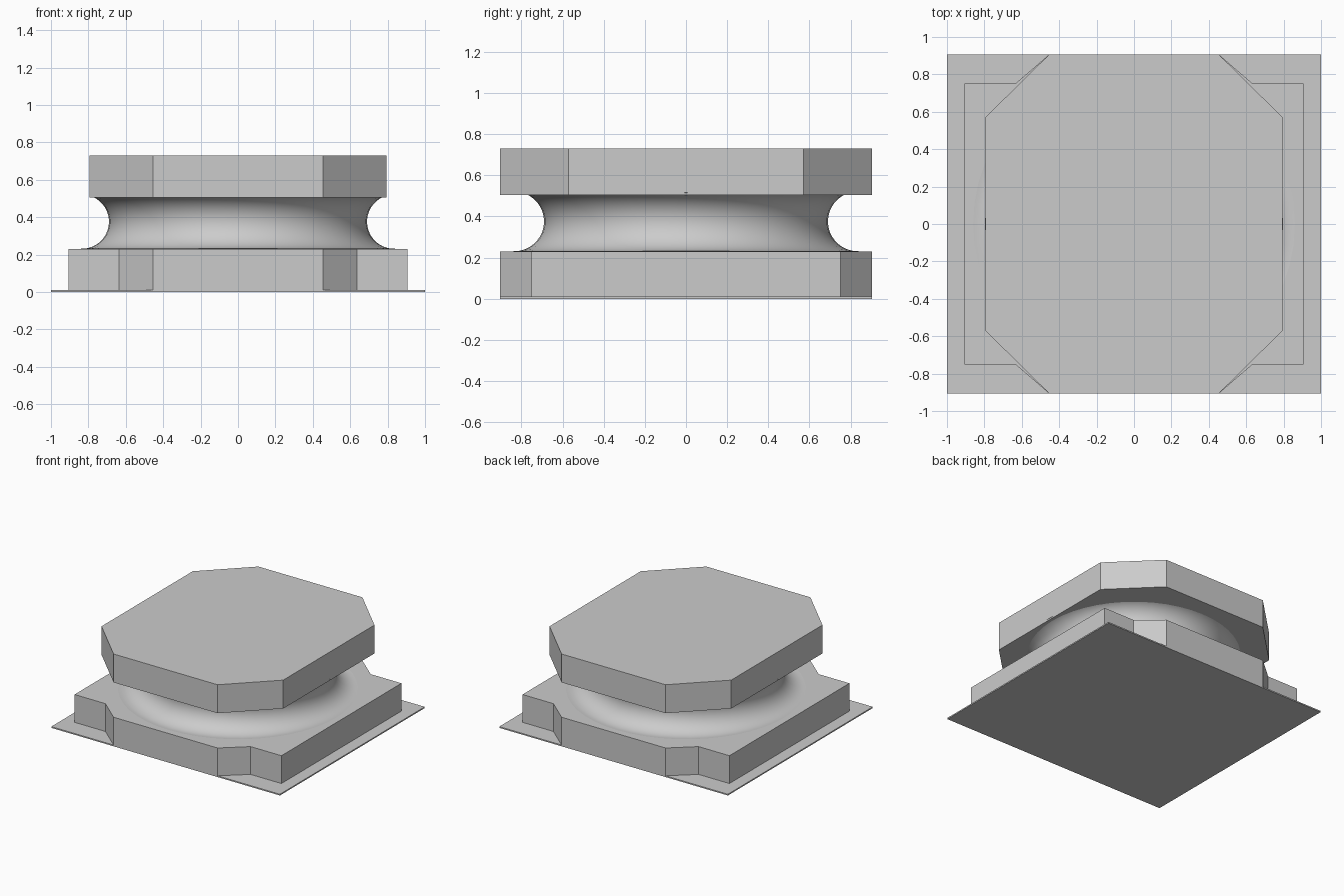
import bpy, bmesh, math

cube = bpy.data.objects.get("Cube")
if cube:
    bpy.data.objects.remove(cube, do_unlink=True)

stone = bpy.data.materials.new("grey stone")
stone.use_nodes = True
colour = (0.6, 0.6, 0.6, 1)
stone.diffuse_color = colour
stone.node_tree.nodes["Principled BSDF"].inputs["Base Color"].default_value = colour


def add_object(name, bm):
    bmesh.ops.recalc_face_normals(bm, faces=bm.faces)
    mesh = bpy.data.meshes.new(name)
    bm.to_mesh(mesh)
    bm.free()
    mesh.materials.append(stone)
    obj = bpy.data.objects.new(name, mesh)
    bpy.context.collection.objects.link(obj)
    return obj


def prism(name, quarter, z0, z1):
    """Extrude an outline whose +x +y quarter is mirrored to all four."""
    half = quarter + [(-x, y) for x, y in reversed(quarter)]
    outline = half + [(-x, -y) for x, y in half]
    bm = bmesh.new()
    face = bm.faces.new([bm.verts.new((x, y, z0)) for x, y in outline])
    top = bmesh.ops.extrude_face_region(bm, geom=[face], use_keep_orig=True)["geom"]
    bmesh.ops.translate(bm, vec=(0, 0, z1 - z0),
                        verts=[v for v in top if isinstance(v, bmesh.types.BMVert)])
    return add_object(name, bm)


# Flat parts: thin ground sheet, notched plinth, chamfered top slab
prism("base_sheet", [(1.0, 0.905)], 0, 0.01)
prism("plinth", [(0.905, 0.75), (0.635, 0.75), (0.455, 0.905)], 0.01, 0.23)
prism("top_slab", [(0.795, 0.57), (0.455, 0.905)], 0.505, 0.73)

# Concave neck: a cove arc turned around the z axis
bm = bmesh.new()
steps, centre, radius = 20, 0.835, 0.145
arc = []
for i in range(steps + 1):
    a = math.radians(280 - 175 * i / steps)
    arc.append(bm.verts.new((centre + radius * math.cos(a), 0, 0.376 + radius * math.sin(a))))
edges = [bm.edges.new(pair) for pair in zip(arc, arc[1:])]
bmesh.ops.spin(bm, geom=arc + edges, cent=(0, 0, 0), axis=(0, 0, 1),
               angle=math.tau, steps=48, use_duplicate=False)
bmesh.ops.remove_doubles(bm, verts=bm.verts, dist=1e-4)
neck = add_object("neck", bm)

# recalc can choose either side of the open band, so face it outward
mid = min(neck.data.polygons, key=lambda p: p.center.xy.length)
if mid.normal.xy.dot(mid.center.xy) < 0:
    neck.data.flip_normals()

bpy.ops.object.select_all(action="DESELECT")
neck.select_set(True)
bpy.context.view_layer.objects.active = neck
bpy.ops.object.shade_smooth_by_angle(angle=math.radians(40))
